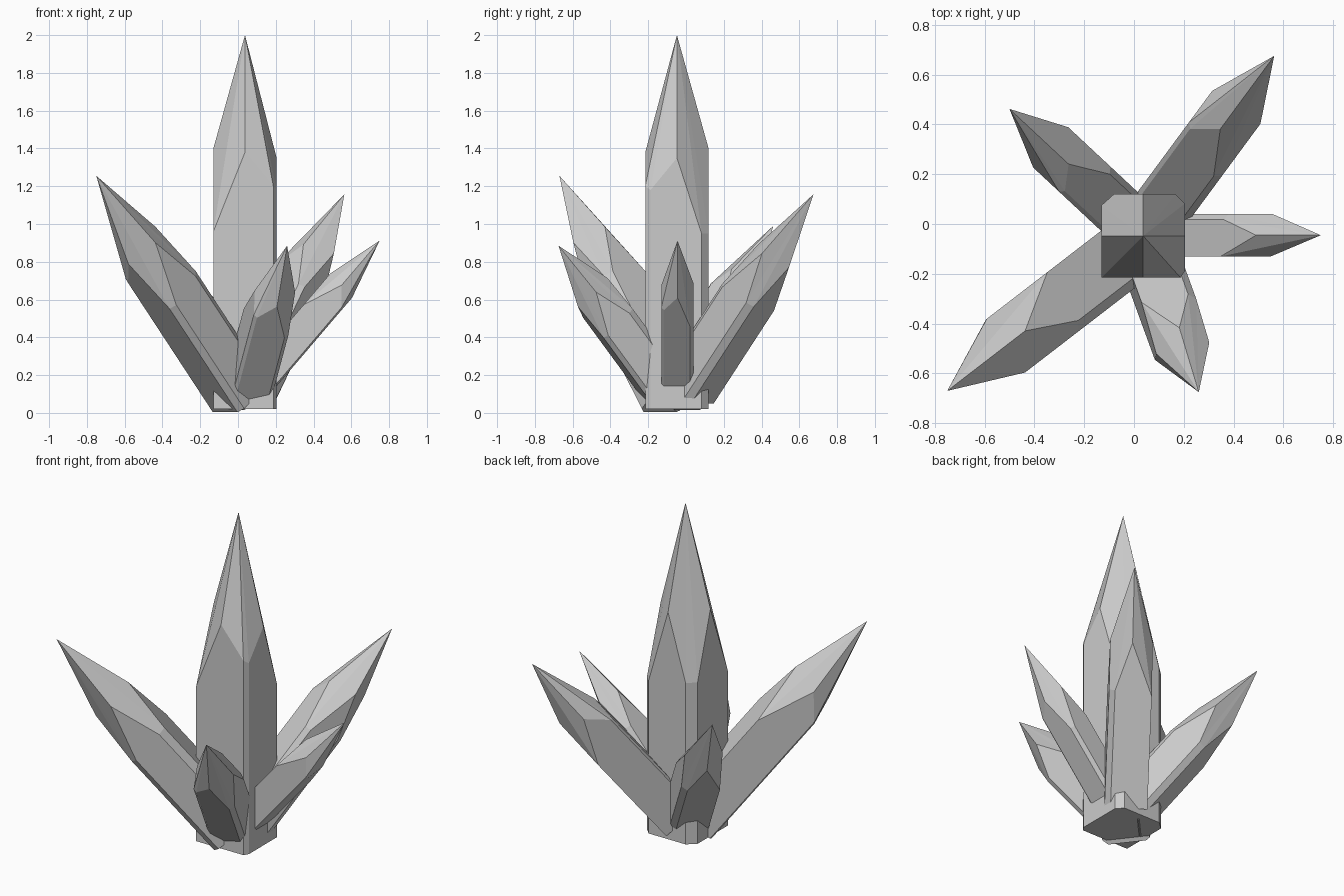
import bpy, bmesh
from math import radians
from mathutils import Matrix, Vector

if "Cube" in bpy.data.objects:
    bpy.data.objects.remove(bpy.data.objects["Cube"])

H = 0.1675       # half width of the master crystal
LENGTH = 1.98    # base to tip

# Shoulder outline: corner points and mid-side points, z measured up from the base
SHOULDER = [
    (0, -H, 1.36), (0.15, -H, 1.18), (H, -0.14, 1.16),
    (H, 0, 1.33), (H, 0.13, 0.93), (0.13, H, 0.93),
    (0, H, 1.38), (-0.118, H, 0.98), (-H, 0.123, 0.98),
    (-H, 0, 1.38), (-H, -H, 0.94),
]


def crystal(name, tip, scale, azimuth=0, tilt=0, roll=0, width=None):
    """Faceted crystal hung from its tip; tilt leans it along azimuth."""
    width = width or scale
    rot = (Matrix.Rotation(radians(azimuth), 4, 'Z')
           @ Matrix.Rotation(radians(tilt), 4, 'Y')
           @ Matrix.Rotation(radians(roll), 4, 'Z'))
    base = Vector(tip) - rot @ Vector((0, 0, LENGTH * scale))
    mat = Matrix.Translation(base) @ rot @ Matrix.Diagonal((width, width, scale, 1))

    bm = bmesh.new()
    low = [bm.verts.new((x, y, 0)) for x, y, z in SHOULDER]
    top = [bm.verts.new(p) for p in SHOULDER]
    apex = bm.verts.new((0, 0, LENGTH))
    n = len(low)
    bm.faces.new(low[::-1])
    for i in range(n):
        j = (i + 1) % n
        bm.faces.new((low[i], low[j], top[j], top[i]))
        bm.faces.new((top[i], top[j], apex))
    bm.transform(mat)
    bmesh.ops.recalc_face_normals(bm, faces=bm.faces)
    mesh = bpy.data.meshes.new(name)
    bm.to_mesh(mesh)
    bm.free()
    obj = bpy.data.objects.new(name, mesh)
    bpy.context.collection.objects.link(obj)
    return obj


# Tall upright crystal
crystal("center_crystal", (0.037, -0.048, 2.0), 1.0)

# Leaning crystals around it
crystal("front_left_crystal", (-0.75, -0.67, 1.255), 0.765, 217.6, 39.6, width=0.79)
crystal("right_crystal", (0.75, -0.045, 0.912), 0.5, 0, 40.5, width=0.51)
crystal("front_right_crystal", (0.26, -0.675, 0.885), 0.5, -70, 38, -8, width=0.65)
crystal("back_right_crystal", (0.563, 0.675, 1.157), 0.67, 233.6, -38.9, width=0.7)
crystal("back_left_crystal", (-0.5, 0.462, 0.99), 0.59, -43, -39, width=0.64)
